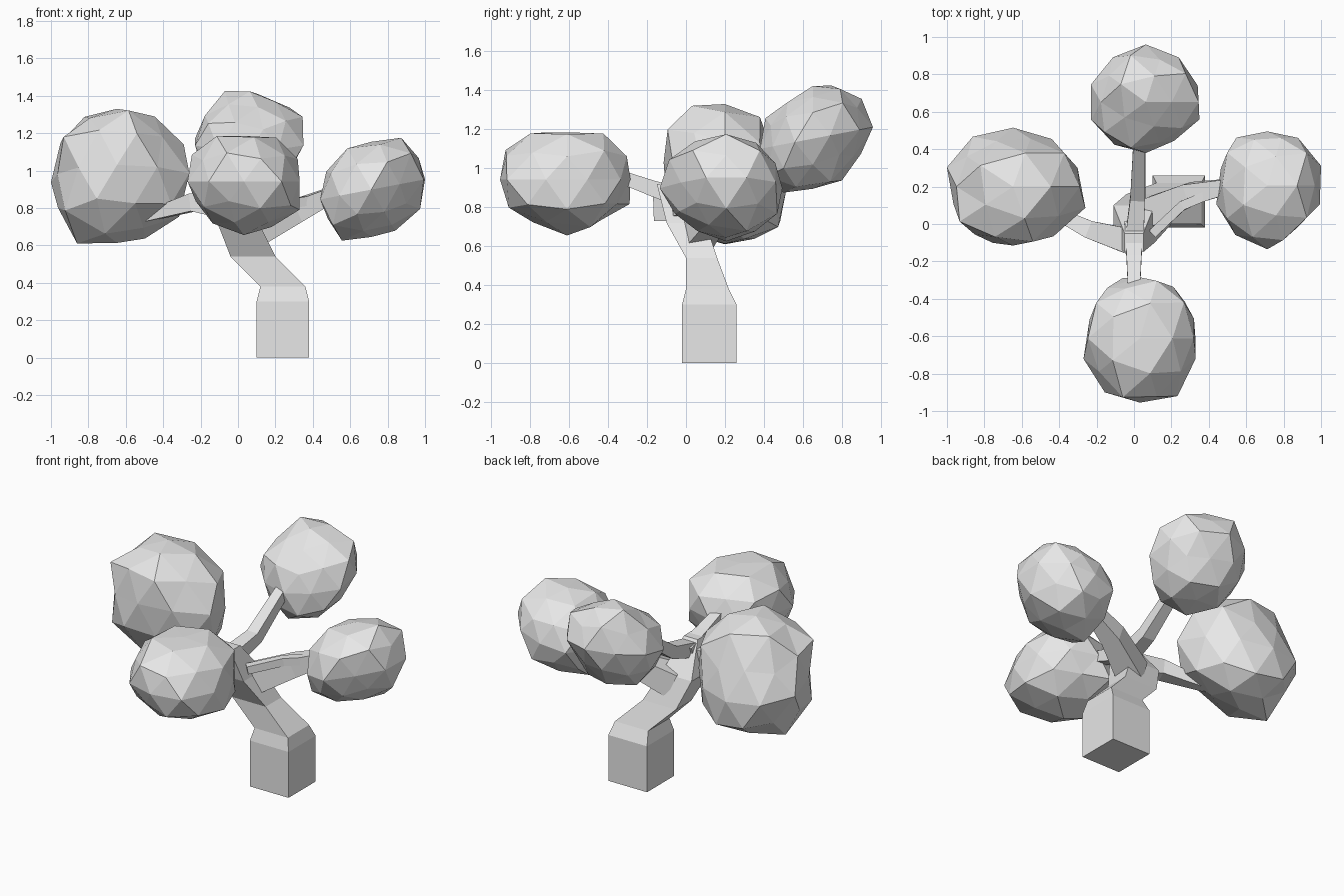
import bpy, bmesh, random
from mathutils import Vector

if "Cube" in bpy.data.objects:
    bpy.data.objects.remove(bpy.data.objects["Cube"], do_unlink=True)

grey = bpy.data.materials.new("plain grey")
grey.use_nodes = True
grey.diffuse_color = (0.8, 0.8, 0.8, 1)
grey.node_tree.nodes["Principled BSDF"].inputs["Base Color"].default_value = grey.diffuse_color


def finish(name, bm):
    """Turn the edited mesh into a flat-shaded grey object."""
    bmesh.ops.recalc_face_normals(bm, faces=bm.faces)
    mesh = bpy.data.meshes.new(name)
    bm.to_mesh(mesh)
    bm.free()
    mesh.materials.append(grey)
    part = bpy.data.objects.new(name, mesh)
    bpy.context.collection.objects.link(part)


def loft(name, sections):
    """Four-sided limb: each section is a centre and two half-width vectors."""
    bm = bmesh.new()
    rings = []
    for centre, side, up in sections:
        corners = (centre - side - up, centre + side - up, centre + side + up, centre - side + up)
        rings.append([bm.verts.new(corner) for corner in corners])
    for lower, upper in zip(rings, rings[1:]):
        for i in range(len(lower)):
            bm.faces.new((lower[i - 1], lower[i], upper[i], upper[i - 1]))
    bm.faces.new(rings[0])
    bm.faces.new(rings[-1])
    finish(name, bm)


def branch(name, start_width, end_width, path):
    """Square limb that tapers evenly along a bent path."""
    points = [Vector(point) for point in path]
    last = len(points) - 1
    sections = []
    for i, point in enumerate(points):
        along = points[min(i + 1, last)] - points[max(i - 1, 0)]
        side = along.cross(Vector((0, 0, 1))).normalized()
        up = side.cross(along).normalized()
        half = (start_width + (end_width - start_width) * i / last) / 2
        sections.append((point, side * half, up * half))
    loft(name, sections)


def leaves(name, seed, centre, size, slope):
    """Faceted leaf mass: a roughened ball, tilted by slope and fitted to its size."""
    rng = random.Random(seed)
    bm = bmesh.new()
    bmesh.ops.create_icosphere(bm, subdivisions=2, radius=1)
    for vert in bm.verts:
        vert.co *= rng.uniform(0.85, 1.05)
        vert.co.z += slope[0] * vert.co.x + slope[1] * vert.co.y
    for axis in range(3):
        values = [vert.co[axis] for vert in bm.verts]
        low, high = min(values), max(values)
        for vert in bm.verts:
            place = (vert.co[axis] - low) / (high - low) - 0.5
            vert.co[axis] = centre[axis] + size[axis] * place
    finish(name, bm)


# Trunk: square foot that narrows and leans over to the fork
trunk_steps = [
    # x, y, z, half width, half depth
    (0.24, 0.12, 0, 0.14, 0.14),
    (0.24, 0.12, 0.3, 0.14, 0.14),
    (0.24, 0.11, 0.38, 0.12, 0.11),
    (0.08, 0.08, 0.54, 0.12, 0.08),
    (0, 0, 0.72, 0.11, 0.1),
    (0, -0.1, 0.92, 0.05, 0.05),
]
loft("trunk", [(Vector((x, y, z)), Vector((width, 0, 0)), Vector((0, depth, 0)))
               for x, y, z, width, depth in trunk_steps])

# Branches
branch("front_branch", 0.1, 0.06, [(0, 0, 0.84), (0, -0.18, 0.9), (0, -0.4, 0.98)])
branch("back_branch", 0.1, 0.06, [(0, -0.1, 0.84), (0.02, 0.14, 0.9), (0.03, 0.5, 1.15)])
branch("right_branch", 0.14, 0.05, [(0, -0.1, 0.8), (-0.24, -0.03, 0.83), (-0.5, 0.1, 0.75)])
branch("left_branch", 0.16, 0.08, [(0.05, 0.05, 0.66), (0.3, 0.16, 0.78), (0.5, 0.2, 0.87)])
branch("left_twig", 0.05, 0.05, [(0.1, -0.05, 0.78), (0.26, 0.1, 0.82), (0.5, 0.2, 0.86)])

# Leaf masses at the branch ends
leaves("right_leaves", 1, (-0.63, 0.2, 0.97), (0.74, 0.63, 0.72), (0, -0.2))
leaves("front_leaves", 2, (0.03, -0.62, 0.92), (0.6, 0.67, 0.53), (0, 0))
leaves("back_leaves", 3, (0.06, 0.67, 1.15), (0.58, 0.58, 0.55), (0, 0.2))
leaves("left_leaves", 4, (0.72, 0.18, 0.9), (0.56, 0.63, 0.55), (0.2, 0))
